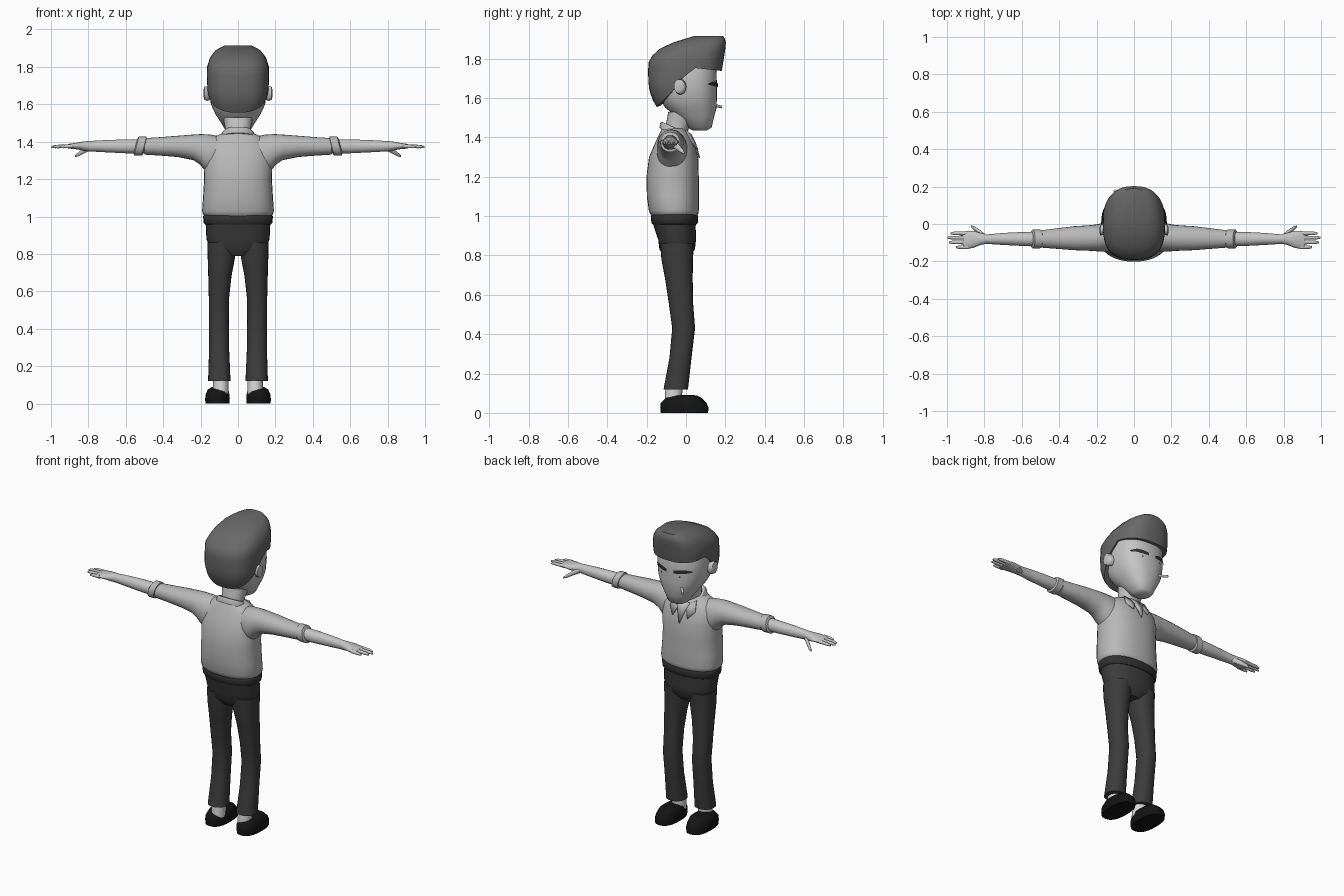
import bpy, bmesh
from math import cos, sin, pi, copysign
from mathutils import Vector

cube = bpy.data.objects.get("Cube")
if cube:
    bpy.data.objects.remove(cube)


def material(name, v):
    m = bpy.data.materials.new(name)
    m.use_nodes = True
    color = (v, v, v, 1)
    m.diffuse_color = color
    node = next(n for n in m.node_tree.nodes if n.type == 'BSDF_PRINCIPLED')
    node.inputs["Base Color"].default_value = color
    return m


SKIN = material("skin_light_grey", 0.56)
SHIRT = material("shirt_grey", 0.48)
HAIR = material("hair_mid_grey", 0.14)
PANTS = material("trouser_charcoal", 0.045)
BELT = material("belt_dark_grey", 0.032)
SHOE = material("shoe_black", 0.007)
WHITE = material("sock_white", 0.7)
INK = material("face_dark_grey", 0.03)


def finish(name, bm, mat, facing=None):
    """Turn a bmesh into a smooth object with sharp creases."""
    if facing is None:
        bmesh.ops.recalc_face_normals(bm, faces=bm.faces)
    bm.normal_update()
    for f in bm.faces:
        f.smooth = True
        if facing and f.normal.dot(facing) < 0:
            f.normal_flip()
    for e in bm.edges:
        if len(e.link_faces) == 2 and e.calc_face_angle(0) > 0.8:
            e.smooth = False
    me = bpy.data.meshes.new(name)
    bm.to_mesh(me)
    bm.free()
    me.materials.append(mat)
    ob = bpy.data.objects.new(name, me)
    bpy.context.collection.objects.link(ob)
    return ob


def spow(v, e):
    return copysign(abs(v) ** e, v)


def oval(n, p):
    """Unit superellipse points."""
    return [(spow(cos(2 * pi * i / n), 2 / p), spow(sin(2 * pi * i / n), 2 / p)) for i in range(n)]


def skin_rings(bm, rings):
    rows = [[bm.verts.new(c) for c in r] for r in rings]
    n = len(rows[0])
    for a, b in zip(rows, rows[1:]):
        for i in range(n):
            j = (i + 1) % n
            bm.faces.new((a[i], a[j], b[j], b[i]))
    bm.faces.new(rows[0])
    bm.faces.new(rows[-1])


def loft(name, mat, rings, axis='z', side=1, n=24, p=2.3, tilt=0.0):
    """z rings: (z, cx, cy, rx, ry); x rings: (x, cy, cz, ry, rz)."""
    bm = bmesh.new()
    out = []
    for t, a, b, ra, rb in rings:
        row = []
        for u, v in oval(n, p):
            if axis == 'z':
                row.append((side * (a + ra * u), b + rb * v, t - tilt * rb * v))
            else:
                row.append((side * (t + tilt * rb * v), a + ra * u, b + rb * v))
        out.append(row)
    skin_rings(bm, out)
    return finish(name, bm, mat)


def lerp(table, t):
    if t <= table[0][0]:
        return table[0][1:]
    for a, b in zip(table, table[1:]):
        if t <= b[0]:
            k = (t - a[0]) / (b[0] - a[0])
            return [x + (y - x) * k for x, y in zip(a[1:], b[1:])]
    return table[-1][1:]


# Head and neck
head = [(1.435, 0, .07, .035, .035), (1.45, 0, .07, .06, .06), (1.50, 0, .05, .09, .092),
        (1.55, 0, .025, .122, .13), (1.60, 0, .01, .145, .147), (1.66, 0, .007, .153, .15),
        (1.75, 0, .005, .154, .15), (1.82, 0, 0, .13, .13)]
loft("head", SKIN, head, n=32, p=2.4)
loft("neck", SKIN, [(1.37, 0, -.06, .065, .055), (1.45, 0, -.045, .065, .06), (1.53, 0, -.02, .08, .07)])

# Swept-up hair with a shaped lower edge
outline = [(1.54, -.14, .1, .115), (1.60, -.175, .12, .146), (1.66, -.19, .15, .163),
           (1.74, -.193, .182, .166), (1.80, -.188, .192, .166), (1.85, -.135, .2, .15),
           (1.89, -.05, .203, .12), (1.915, .04, .19, .07)]
edge = [(-1, 1.555), (-.55, 1.595), (-.3, 1.63), (-.05, 1.69), (.15, 1.755), (1, 1.738)]
bm = bmesh.new()
rows = []
for k in range(-1, 12):
    row = []
    for u, v in oval(36, 2.7):
        low = lerp(edge, v)[0]
        z = low + (1.915 - low) * max(k, 0) / 11
        back, front, rx = lerp(outline, z)
        mid, ry = (front + back) / 2, (front - back) / 2
        s = .85 if k < 0 else 1
        row.append((rx * u * s, mid + ry * v * s, z + (.006 if k < 0 else 0)))
    rows.append(row)
skin_rings(bm, rows)
finish("hair", bm, HAIR)


def face_strip(name, mat, pts, side):
    """Thin painted plate following the face: points are (x, low z, high z)."""
    bm = bmesh.new()
    cols = []
    for x, lo, hi in pts:
        col = []
        for z in (lo, hi):
            _, cy, rx, ry = lerp(head, z)
            y = cy + ry * (1 - (x / rx) ** 2.4) ** (1 / 2.4) + .006
            col.append(bm.verts.new((side * x, y, z)))
        cols.append(col)
    for a, b in zip(cols, cols[1:]):
        bm.faces.new((a[0], b[0], b[1], a[1]))
    finish(name, bm, mat, Vector((0, 1, 0)))


def plate(name, mat, pts, side=1):
    bm = bmesh.new()
    bm.faces.new([bm.verts.new((side * x, y, z)) for x, y, z in pts])
    ob = finish(name, bm, mat, Vector((0, 1, .3)))
    mod = ob.modifiers.new("thickness", 'SOLIDIFY')
    mod.thickness = .008
    mod.offset = 0


# Shirt body, neckline and collar
loft("shirt_body", SHIRT, [(1.0, 0, -.06, .172, .112), (1.012, 0, -.06, .187, .123),
                           (1.03, 0, -.062, .192, .127), (1.1, 0, -.067, .187, .132),
                           (1.2, 0, -.068, .181, .133), (1.3, 0, -.063, .185, .125),
                           (1.37, 0, -.058, .175, .1), (1.42, 0, -.06, .14, .075),
                           (1.445, 0, -.065, .085, .058)], n=32)
plate("neck_opening", SKIN, [(-.045, .022, 1.42), (-.025, .047, 1.37), (0, .068, 1.295),
                             (.025, .047, 1.37), (.045, .022, 1.42)])
loft("collar", SHIRT, [(1.415, 0, -.062, .093, .072), (1.44, 0, -.062, .088, .07),
                       (1.452, 0, -.062, .078, .062)], tilt=.45)

# Cigarette in the corner of the mouth
bm = bmesh.new()
start, end = Vector((-.065, .135, 1.565)), Vector((-.105, .18, 1.555))
d = end - start
bmesh.ops.create_cone(bm, cap_ends=True, segments=10, radius1=.007, radius2=.007, depth=d.length,
                      matrix=d.to_track_quat('Z', 'Y').to_matrix().to_4x4())
bmesh.ops.translate(bm, verts=bm.verts, vec=(start + end) / 2)
finish("cigarette", bm, WHITE)

# Trouser seat and belt
loft("trouser_seat", PANTS, [(.99, 0, -.058, .18, .114), (.95, 0, -.058, .172, .107),
                             (.88, 0, -.045, .169, .096), (.83, 0, -.045, .15, .09),
                             (.79, 0, -.045, .07, .06)], n=32)
loft("belt", BELT, [(.958, 0, -.058, .176, .112), (.965, 0, -.058, .183, .118),
                    (1.0, 0, -.058, .187, .12), (1.01, 0, -.058, .18, .114)], n=32)

# Parts on both sides
for side, tag in ((1, "left"), (-1, "right")):
    loft(tag + "_ear", SKIN, [(.14, -.02, 1.655, .02, .03), (.165, -.028, 1.657, .03, .04),
                              (.18, -.034, 1.66, .028, .036), (.184, -.034, 1.66, .015, .02)],
         'x', side, 14, 2)
    face_strip(tag + "_eyebrow", INK, [(.025, 1.655, 1.672), (.06, 1.657, 1.681),
                                       (.095, 1.662, 1.684), (.125, 1.667, 1.675)], side)
    face_strip(tag + "_eye", INK, [(.06, 1.634, 1.642), (.068, 1.634, 1.642)], side)
    plate(tag + "_collar_flap", SHIRT, [(.018, .03, 1.405), (.075, .0, 1.435),
                                        (.088, .032, 1.375), (.052, .06, 1.335)], side)
    # Sleeve, rolled cuff and forearm
    loft(tag + "_sleeve", SHIRT, [(.08, -.065, 1.34, .07, .085), (.14, -.07, 1.33, .078, .107),
                                  (.18, -.073, 1.345, .075, .095), (.205, -.074, 1.36, .071, .08),
                                  (.24, -.075, 1.37, .068, .068), (.32, -.076, 1.375, .064, .057),
                                  (.42, -.078, 1.375, .054, .049), (.5, -.08, 1.375, .046, .044)],
         'x', side, p=2.1)
    loft(tag + "_cuff", SHIRT, [(.498, -.08, 1.375, .042, .042), (.502, -.08, 1.376, .05, .051),
                                (.542, -.08, 1.376, .05, .051), (.548, -.08, 1.376, .04, .04)],
         'x', side, p=2.1, tilt=-.25)
    loft(tag + "_forearm", SKIN, [(.5, -.08, 1.375, .038, .038), (.6, -.08, 1.375, .037, .037),
                                  (.7, -.08, 1.376, .032, .033), (.79, -.081, 1.376, .025, .028),
                                  (.82, -.08, 1.376, .032, .026), (.86, -.082, 1.377, .046, .018),
                                  (.9, -.086, 1.376, .048, .013), (.915, -.086, 1.375, .042, .009)],
         'x', side, 20, 2.1)
    for name, y, tip in (("index", -.05, .98), ("middle", -.073, .998),
                         ("ring", -.098, .988), ("little", -.124, .952)):
        loft(f"{tag}_{name}_finger", SKIN, [(.885, y, 1.376, .011, .011),
                                            (tip - .02, y, 1.374, .0095, .0095),
                                            (tip, y, 1.371, .005, .005)], 'x', side, 10, 2)
    loft(tag + "_thumb", SKIN, [(.79, -.07, 1.37, .012, .018), (.825, -.045, 1.352, .014, .016),
                                (.855, -.022, 1.332, .011, .011), (.872, -.013, 1.322, .005, .005)],
         'x', side, 10, 2)
    # Trouser leg, sock and shoe
    loft(tag + "_trouser_leg", PANTS, [(.86, .086, -.045, .078, .086), (.78, .089, -.045, .073, .08),
                                       (.68, .097, -.036, .062, .07), (.56, .102, -.026, .054, .062),
                                       (.43, .102, -.012, .053, .058), (.28, .101, -.028, .054, .056),
                                       (.12, .1, -.052, .06, .062)], 'z', side, p=2.2)
    loft(tag + "_sock", WHITE, [(.05, .092, -.065, .041, .044), (.15, .092, -.06, .041, .044)],
         'z', side, 18, 2)
    loft(tag + "_shoe", SHOE, [(0, .11, -.008, .064, .12), (.025, .11, -.008, .066, .123),
                               (.05, .109, -.012, .063, .117), (.075, .107, -.012, .055, .092),
                               (.087, .106, 0, .036, .06), (.09, .106, .005, .02, .035)],
         'z', side, 24, 2.5)
